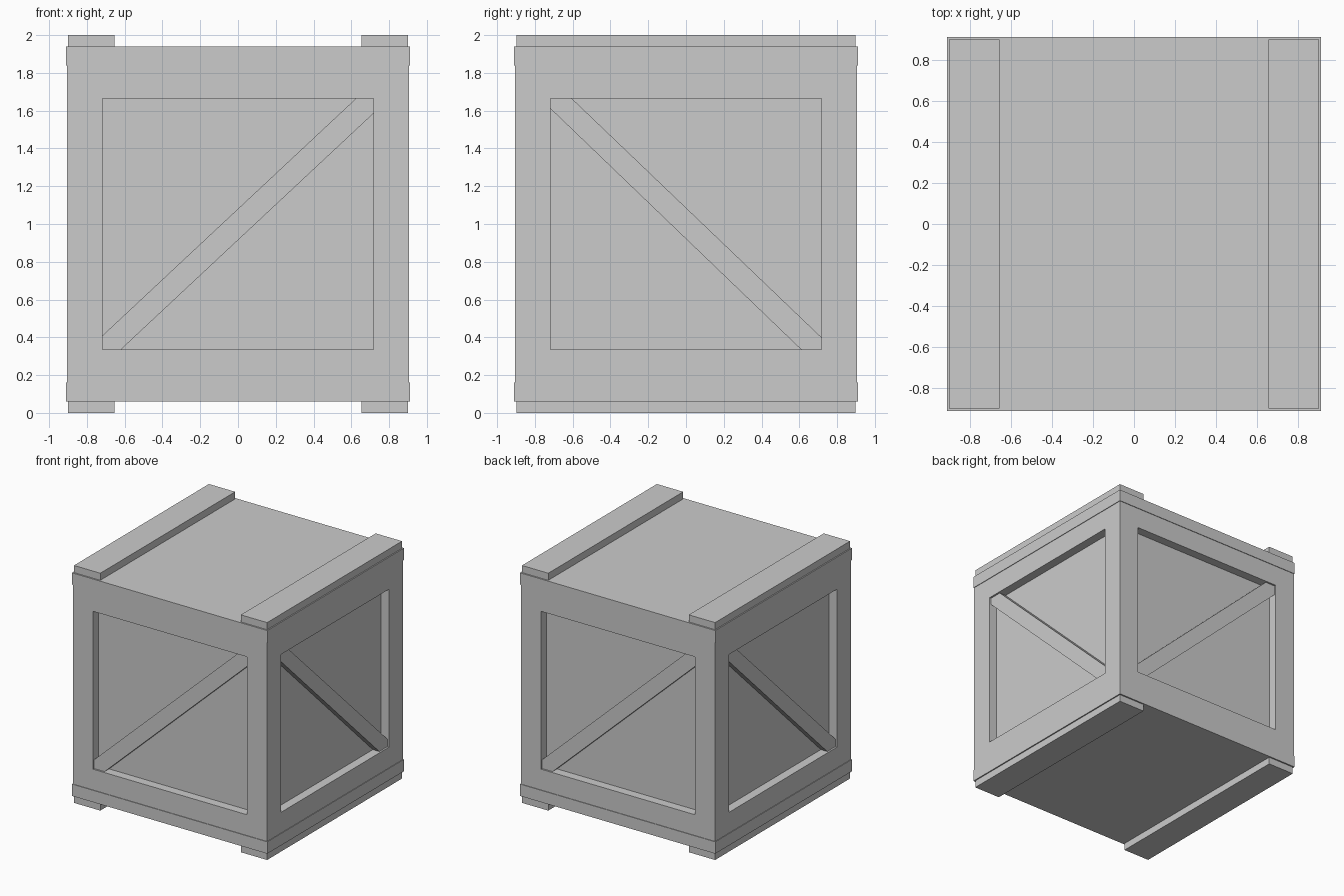
import bpy, bmesh
from math import pi
from mathutils import Matrix

if "Cube" in bpy.data.objects:
    bpy.data.objects.remove(bpy.data.objects["Cube"])

OUT, LIP, CORE, OPEN = 0.905, 0.91, 0.83, 0.717   # half widths
Z_LO, Z_HI = 0.335, 1.665                         # opening heights


def finish(name, bm, turn=0.0):
    bmesh.ops.rotate(bm, verts=bm.verts, cent=(0, 0, 0),
                     matrix=Matrix.Rotation(turn, 3, 'Z'))
    bmesh.ops.recalc_face_normals(bm, faces=bm.faces)
    mesh = bpy.data.meshes.new(name)
    bm.to_mesh(mesh)
    bm.free()
    obj = bpy.data.objects.new(name, mesh)
    bpy.context.collection.objects.link(obj)
    return obj


def box(name, lo, hi, turn=0.0):
    bm = bmesh.new()
    bmesh.ops.create_cube(bm, size=1)
    for v in bm.verts:
        v.co = [(a + b) / 2 + c * (b - a) for a, b, c in zip(lo, hi, v.co)]
    return finish(name, bm, turn)


def brace(name, profile, turn):
    # Diagonal outline in the front plane, thickened back to the panel
    bm = bmesh.new()
    face = bm.faces.new([bm.verts.new((x, -CORE - 0.06, z)) for x, z in profile])
    ext = bmesh.ops.extrude_face_region(bm, geom=[face])
    moved = [g for g in ext['geom'] if isinstance(g, bmesh.types.BMVert)]
    bmesh.ops.translate(bm, verts=moved, vec=(0, 0.07, 0))
    return finish(name, bm, turn)


# Recessed panels
box("inner_panels", (-CORE, -CORE, 0.16), (CORE, CORE, 1.84))

# Base and lid slabs, with skids on both
for name, z0, z1 in (("base_slab", 0.06, 0.16), ("lid_slab", 1.84, 1.94)):
    box(name, (-LIP, -LIP, z0), (LIP, LIP, z1))
for name, z0, z1 in (("bottom_skid", 0.0, 0.06), ("top_skid", 1.94, 2.0)):
    for side, x0, x1 in (("left", -0.9, -0.655), ("right", 0.655, 0.9)):
        box(f"{name}_{side}", (x0, -0.898, z0), (x1, 0.898, z1))

# Diagonal outlines: front/back rise to the right, the sides fall to the right
RISING = [(-OPEN, Z_LO), (-0.62, Z_LO), (OPEN, 1.585),
          (OPEN, Z_HI), (0.625, Z_HI), (-OPEN, 0.41)]
FALLING = [(-OPEN, Z_HI), (-OPEN, 1.61), (0.61, Z_LO),
           (OPEN, Z_LO), (OPEN, 0.40), (-0.605, Z_HI)]

# Corner posts, rails and braces on each of the four sides
for i, side in enumerate(("front", "right", "back", "left")):
    turn = i * pi / 2
    box(f"{side}_corner_post", (OPEN, -OUT, 0.16), (OUT, -OPEN, 1.84), turn)
    box(f"{side}_lower_rail", (-OPEN, -OUT, 0.16), (OPEN, -CORE, Z_LO), turn)
    box(f"{side}_upper_rail", (-OPEN, -OUT, Z_HI), (OPEN, -CORE, 1.84), turn)
    brace(f"{side}_brace", FALLING if i % 2 else RISING, turn)
